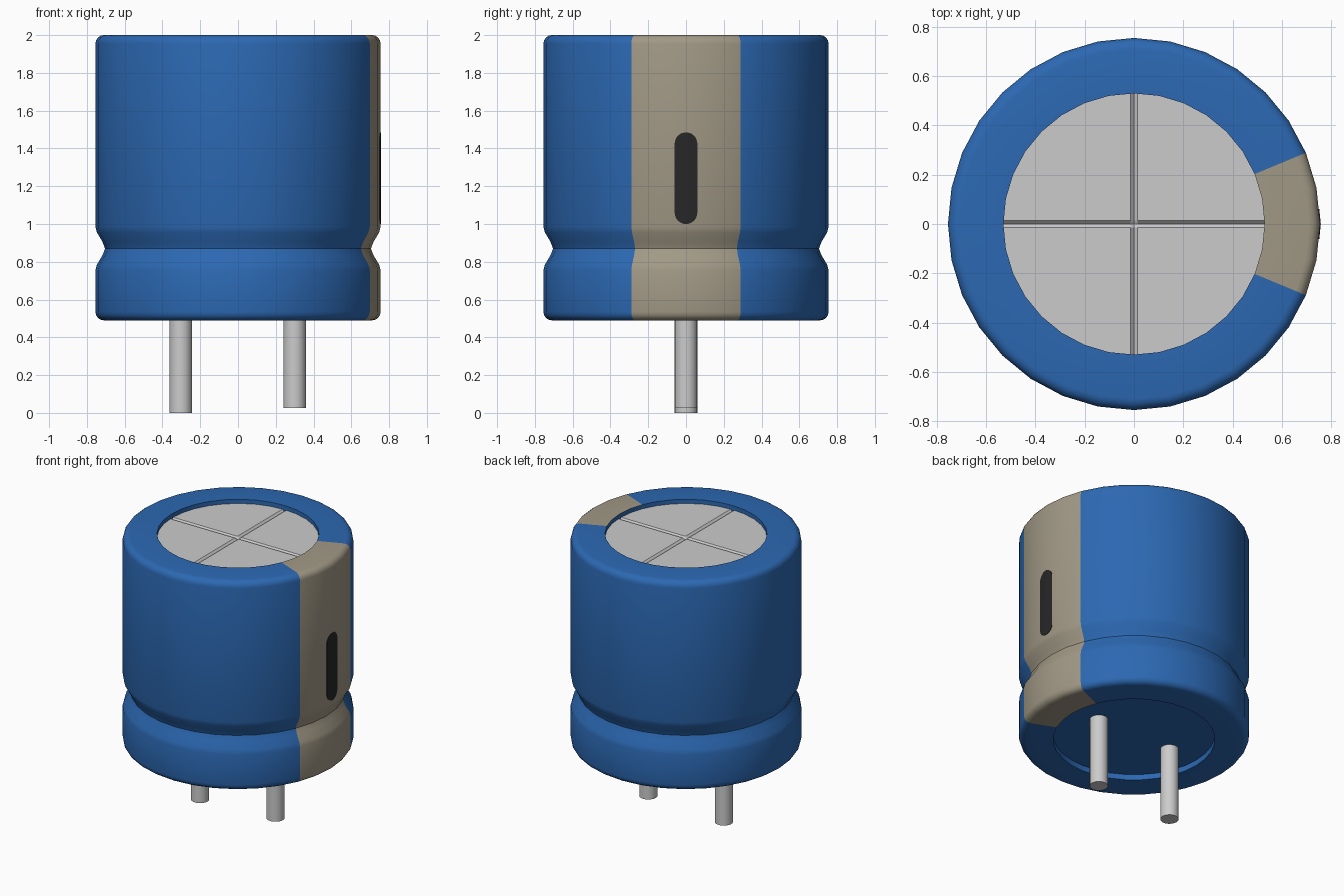
import bpy, bmesh
from math import sin, cos, pi, radians

if "Cube" in bpy.data.objects:
    bpy.data.objects.remove(bpy.data.objects["Cube"])

SEG = 32      # sides of the can
R = 0.755     # can radius
RI = 0.53     # radius of the end openings


def material(name, rgb):
    m = bpy.data.materials.new(name)
    m.diffuse_color = (*rgb, 1)
    m.use_nodes = True
    m.node_tree.nodes["Principled BSDF"].inputs["Base Color"].default_value = m.diffuse_color
    return m


def finish(name, bm, mats=(), angle=30):
    bmesh.ops.recalc_face_normals(bm, faces=bm.faces)
    me = bpy.data.meshes.new(name)
    bm.to_mesh(me)
    bm.free()
    ob = bpy.data.objects.new(name, me)
    bpy.context.collection.objects.link(ob)
    for m in mats:
        me.materials.append(m)
    bpy.ops.object.select_all(action='DESELECT')
    ob.select_set(True)
    bpy.context.view_layer.objects.active = ob
    bpy.ops.object.shade_smooth_by_angle(angle=radians(angle))
    return ob


def corner(r, z, rad, a0, a1, steps=4):
    return [(r + rad * cos(radians(a0 + (a1 - a0) * i / steps)),
             z + rad * sin(radians(a0 + (a1 - a0) * i / steps))) for i in range(steps + 1)]


blue = material("blue_sleeve", (0.025, 0.14, 0.45))
tan = material("tan_stripe", (0.36, 0.32, 0.24))
black = material("black_mark", (0.02, 0.02, 0.02))

# Sleeve: one revolved profile with a crimped groove and recessed ends
B = 0.045
profile = [(RI, 0.53), (RI, 0.49)]
profile += corner(R - B, 0.49 + B, B, -90, 0)
profile += [(R, 0.755), (0.747, 0.785), (0.717, 0.835), (0.704, 0.87),
            (0.717, 0.905), (0.747, 0.955), (R, 0.985)]
profile += corner(R - B, 2 - B, B, 0, 90)
profile += [(RI, 2.0), (RI, 1.95)]

bm = bmesh.new()
rings = [[bm.verts.new((r * cos(2 * pi * i / SEG), r * sin(2 * pi * i / SEG), z))
          for i in range(SEG)] for r, z in profile]
for k, (a, b) in enumerate(zip(rings, rings[1:])):
    for i in range(SEG):
        j = (i + 1) % SEG
        f = bm.faces.new((a[i], a[j], b[j], b[i]))
        # Stripe covers the four sides around +x, but not the recess walls
        if i in (0, 1, SEG - 1, SEG - 2) and 0 < k < len(rings) - 2:
            f.material_index = 1
bm.faces.new(rings[0])
finish("sleeve", bm, (blue, tan))

# Metal lid with a pressed V-groove cross
bm = bmesh.new()
bmesh.ops.create_circle(bm, cap_ends=True, segments=SEG, radius=RI)
for axis in ((1, 0, 0), (0, 1, 0)):
    for d in (-0.015, 0, 0.015):
        bmesh.ops.bisect_plane(bm, geom=bm.verts[:] + bm.edges[:] + bm.faces[:],
                               plane_co=[c * d for c in axis], plane_no=axis)
for v in bm.verts:
    v.co.z = 1.955 if min(abs(v.co.x), abs(v.co.y)) < 1e-4 else 1.97
lid = finish("metal_lid", bm, angle=20)
if lid.data.polygons[0].normal.z < 0:
    lid.data.flip_normals()

# Polarity mark: a rounded slot wrapped on the two sides that meet at +x
bm = bmesh.new()
W, Z0, Z1 = 0.06, 1.0, 1.485
half = [(W * sin(t), Z0 + W - W * cos(t)) for t in [i * pi / 16 for i in range(9)]]
half += [(W * sin(t), Z1 - W - W * cos(t)) for t in [pi / 2 + i * pi / 16 for i in range(9)]]
for s in (1, -1):
    pts = half[::s]
    bm.faces.new([bm.verts.new((R + 0.003 - 0.0985 * y, s * y, z)) for y, z in pts])
bmesh.ops.remove_doubles(bm, verts=bm.verts, dist=1e-4)
ret = bmesh.ops.extrude_face_region(bm, geom=bm.faces[:])
for v in ret["geom"]:
    if isinstance(v, bmesh.types.BMVert):
        v.co.x -= 0.012
finish("polarity_mark", bm, (black,))

# Wire leads, one slightly shorter
for name, x, z0 in (("long_lead", -0.303, 0.0), ("short_lead", 0.3, 0.027)):
    bm = bmesh.new()
    bmesh.ops.create_cone(bm, cap_ends=True, segments=24, radius1=0.06, radius2=0.06,
                          depth=0.55 - z0)
    bmesh.ops.translate(bm, verts=bm.verts, vec=(x, 0, (0.55 + z0) / 2))
    finish(name, bm)
